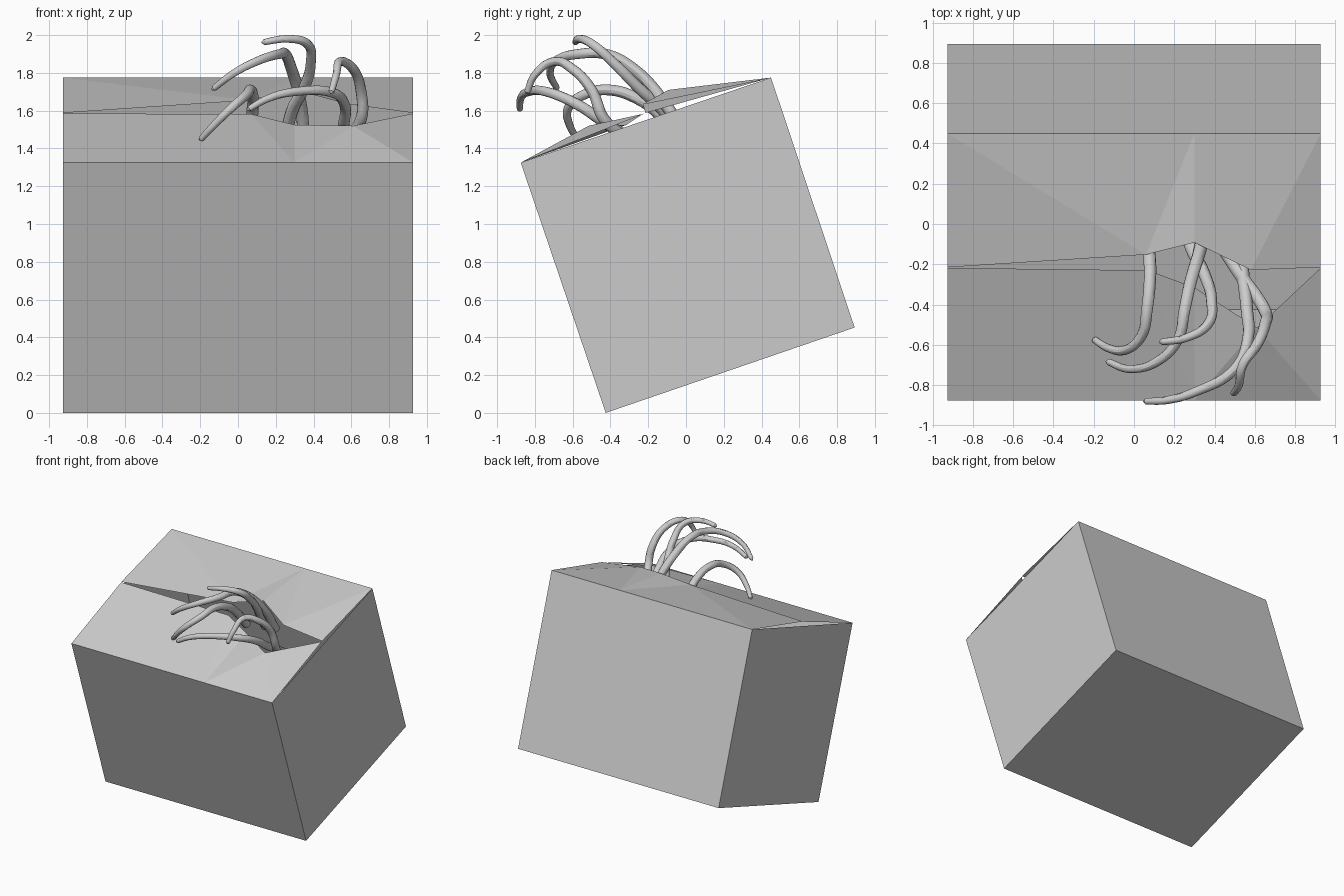
import bpy

if "Cube" in bpy.data.objects:
    bpy.data.objects.remove(bpy.data.objects["Cube"])

W = 0.927
# box side profile corners (y, z)
BF, BB, TB, TF = (-0.425, 0.0), (0.893, 0.452), (0.45, 1.775), (-0.875, 1.325)


def mesh_object(name, verts, faces):
    me = bpy.data.meshes.new(name)
    me.from_pydata(verts, [], faces)
    me.update()
    ob = bpy.data.objects.new(name, me)
    bpy.context.collection.objects.link(ob)
    return ob


# open-topped tilted box
verts = [(x, y, z) for x in (-W, W) for y, z in (BF, BB, TB, TF)]
mesh_object("open_box", verts, [
    (0, 1, 5, 4),   # bottom
    (0, 4, 7, 3),   # front
    (1, 2, 6, 5),   # back
    (0, 3, 2, 1),   # left
    (4, 5, 6, 7),   # right
])


def flap(name, hinge, edge, flip):
    """Lid flap: creases fan out from one hinge point to the bent free edge."""
    y, z = hinge
    v = [(-W, y, z), (0.3, y, z), (W, y, z)] + edge
    f = [(0, 1, 4), (0, 4, 3), (1, 5, 4), (1, 6, 5), (1, 2, 6), (2, 7, 6)]
    if flip:
        f = [t[::-1] for t in f]
    return mesh_object(name, v, f)


# lid flaps pushed open by the tentacles
flap("front_flap", TF, [(-W, -0.218, 1.585), (0.07, -0.23, 1.582),
                        (0.3, -0.315, 1.525), (0.61, -0.515, 1.52),
                        (W, -0.218, 1.585)], False)
flap("back_flap", TB, [(-W, -0.215, 1.588), (0.06, -0.152, 1.655),
                       (0.3, -0.092, 1.71), (0.58, -0.228, 1.635),
                       (W, -0.215, 1.588)], True)

# tentacle centre lines
paths = [
    [(0.08, 0.0, 1.42), (0.075, -0.13, 1.57), (0.08, -0.25, 1.66), (0.065, -0.42, 1.71),
     (0.04, -0.55, 1.68), (-0.04, -0.625, 1.61), (-0.13, -0.615, 1.52), (-0.195, -0.575, 1.45)],
    [(0.35, 0.0, 1.45), (0.33, -0.12, 1.65), (0.28, -0.29, 1.83), (0.25, -0.43, 1.9),
     (0.22, -0.57, 1.9), (0.12, -0.68, 1.87), (-0.02, -0.72, 1.8), (-0.125, -0.685, 1.72)],
    [(0.25, 0.0, 1.45), (0.29, -0.13, 1.61), (0.35, -0.25, 1.72), (0.385, -0.38, 1.85),
     (0.365, -0.5, 1.955), (0.26, -0.565, 1.98), (0.14, -0.585, 1.963)],
    [(0.52, -0.05, 1.3), (0.54, -0.24, 1.42), (0.56, -0.42, 1.53), (0.565, -0.57, 1.63),
     (0.5, -0.72, 1.695), (0.3, -0.835, 1.7), (0.16, -0.875, 1.665), (0.06, -0.88, 1.61)],
    [(0.4, -0.05, 1.3), (0.52, -0.24, 1.42), (0.65, -0.43, 1.55), (0.65, -0.5, 1.71),
     (0.61, -0.6, 1.82), (0.54, -0.7, 1.86), (0.52, -0.8, 1.79), (0.495, -0.84, 1.7)],
]


def tentacle(name, pts):
    cu = bpy.data.curves.new(name, 'CURVE')
    cu.dimensions = '3D'
    cu.bevel_depth = 0.033
    cu.bevel_resolution = 4
    cu.resolution_u = 8
    cu.use_fill_caps = True
    sp = cu.splines.new('BEZIER')
    # two extra short points round off the tip
    a, b = pts[-2], pts[-1]
    tip = tuple(q + (q - p) * 0.12 for p, q in zip(a, b))
    allp = pts + [tip]
    sp.bezier_points.add(len(allp) - 1)
    n = len(pts) - 1
    for i, (bp, p) in enumerate(zip(sp.bezier_points, allp)):
        bp.co = p
        bp.handle_left_type = bp.handle_right_type = 'AUTO'
        bp.radius = 1.0 - 0.5 * (i / n) ** 1.5 if i <= n else 0.15
    ob = bpy.data.objects.new(name, cu)
    bpy.context.collection.objects.link(ob)
    bpy.ops.object.select_all(action='DESELECT')
    ob.select_set(True)
    bpy.context.view_layer.objects.active = ob
    bpy.ops.object.convert(target='MESH')
    bpy.ops.object.shade_smooth_by_angle()


for i, p in enumerate(paths):
    tentacle(f"tentacle_{i + 1}", p)
